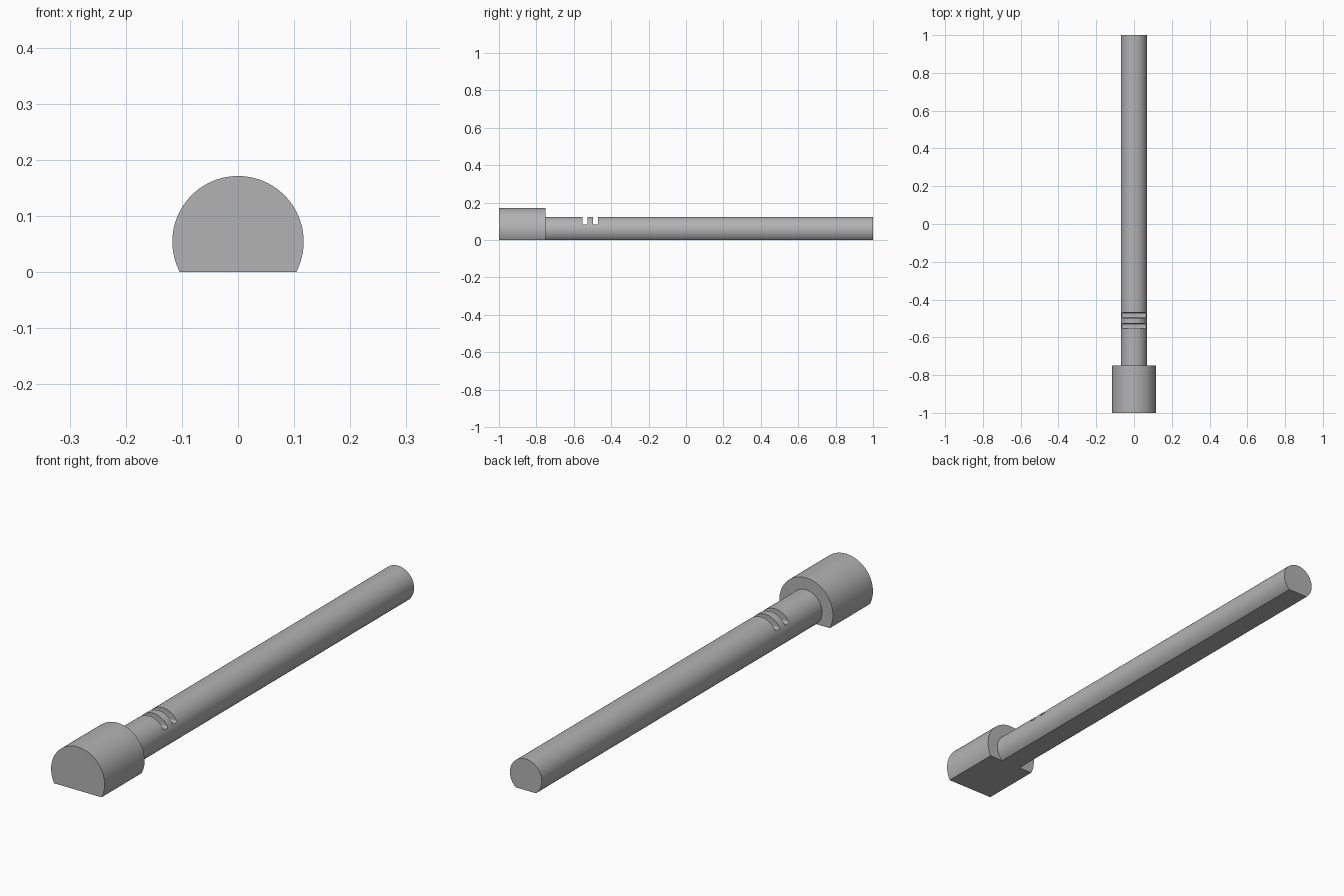
import bpy, bmesh, math
from mathutils import Vector

cube = bpy.data.objects.get("Cube")
if cube:
    bpy.data.objects.remove(cube, do_unlink=True)

AXIS_Z = 0.054      # height of the shared axis above the flat
SEGMENTS = 96

steel = bpy.data.materials.new("plain_grey")
steel.use_nodes = True
GREY = (0.45, 0.45, 0.45, 1)
steel.diffuse_color = GREY
steel.node_tree.nodes["Principled BSDF"].inputs["Base Color"].default_value = GREY


def extrude_profile(name, points, y0, y1):
    """Solid made by sweeping an (x, z) outline from y0 to y1."""
    bm = bmesh.new()
    face = bm.faces.new([bm.verts.new((x, y0, z)) for x, z in points])
    result = bmesh.ops.extrude_face_region(bm, geom=[face])
    moved = [v for v in result["geom"] if isinstance(v, bmesh.types.BMVert)]
    bmesh.ops.translate(bm, vec=Vector((0, y1 - y0, 0)), verts=moved)
    bmesh.ops.recalc_face_normals(bm, faces=bm.faces)
    mesh = bpy.data.meshes.new(name)
    bm.to_mesh(mesh)
    bm.free()
    obj = bpy.data.objects.new(name, mesh)
    bpy.context.collection.objects.link(obj)
    mesh.materials.append(steel)
    return obj


def flatted_circle(radius):
    """Circle around the axis, cut off flat at z = 0."""
    start = -math.asin(AXIS_Z / radius)
    sweep = math.pi - 2 * start
    angles = [start + sweep * i / SEGMENTS for i in range(SEGMENTS + 1)]
    return [(radius * math.cos(a), AXIS_Z + radius * math.sin(a)) for a in angles]


def apply_modifiers(obj):
    bpy.context.view_layer.update()
    graph = bpy.context.evaluated_depsgraph_get()
    mesh = bpy.data.meshes.new_from_object(obj.evaluated_get(graph))
    obj.modifiers.clear()
    obj.data = mesh


# Bolt head and long shaft
head = extrude_profile("head", flatted_circle(0.117), -1.0, -0.75)
shaft = extrude_profile("shaft", flatted_circle(0.0697), -0.75, 1.0)

# Two cross slots with softly rounded floors
for y in (-0.541, -0.483):
    slot = extrude_profile("slot_cutter",
                           [(-0.2, 0.084), (0.2, 0.084), (0.2, 0.2), (-0.2, 0.2)],
                           y - 0.0135, y + 0.0135)
    bevel = slot.modifiers.new("round_floor", 'BEVEL')
    bevel.width = 0.005
    bevel.segments = 4
    apply_modifiers(slot)
    cut = shaft.modifiers.new("slot", 'BOOLEAN')
    cut.operation = 'DIFFERENCE'
    cut.solver = 'EXACT'
    cut.object = slot
    apply_modifiers(shaft)
    bpy.data.objects.remove(slot, do_unlink=True)

# Smooth round walls, crisp edges
bpy.ops.object.select_all(action='DESELECT')
for obj in (head, shaft):
    obj.select_set(True)
bpy.context.view_layer.objects.active = shaft
bpy.ops.object.shade_smooth_by_angle(angle=math.radians(30))
